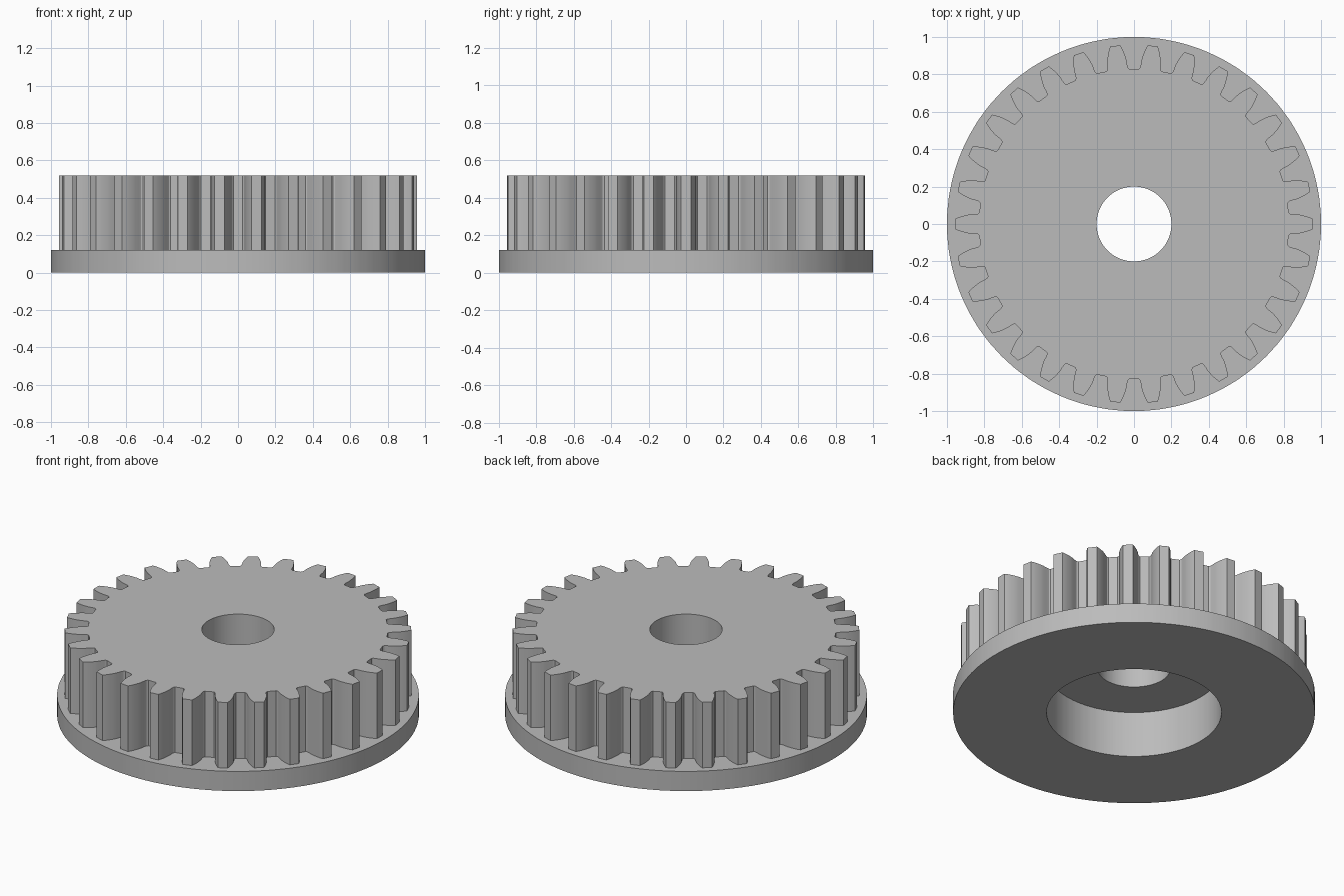
import bpy, bmesh, math

if "Cube" in bpy.data.objects:
    bpy.data.objects.remove(bpy.data.objects["Cube"])

TEETH = 30
PITCH = 360 / TEETH

# Half tooth flank: (degrees from tooth centre, radius), from tip down to root
FLANK = [(1.6, 0.958), (2.0, 0.945), (2.5, 0.925), (3.0, 0.9), (3.35, 0.878),
         (3.5, 0.855), (3.75, 0.837), (4.25, 0.829)]
TOOTH = [(-a, r) for a, r in reversed(FLANK)] + FLANK

# Full toothed outline in polar form
outline = [(math.radians(i * PITCH + a), r) for i in range(TEETH) for a, r in TOOTH]


def ring(bm, z, radius=None):
    """Loop of vertices at height z: a circle, or the toothed outline."""
    return [bm.verts.new(((radius or r) * math.cos(a), (radius or r) * math.sin(a), z))
            for a, r in outline]


steel = bpy.data.materials.new("grey_steel")
steel.diffuse_color = (0.5, 0.5, 0.5, 1)
steel.use_nodes = True
steel.node_tree.nodes["Principled BSDF"].inputs["Base Color"].default_value = steel.diffuse_color

bm = bmesh.new()
rings = [
    ring(bm, 0.0, 0.483),   # counterbore mouth
    ring(bm, 0.0, 1.0),     # flange underside
    ring(bm, 0.12, 1.0),    # flange top edge
    ring(bm, 0.12),         # foot of teeth
    ring(bm, 0.52),         # top of teeth
    ring(bm, 0.52, 0.2),    # shaft hole, top
    ring(bm, 0.28, 0.2),    # shaft hole, bottom
    ring(bm, 0.28, 0.483),  # counterbore floor
]
n = len(outline)
for lower, upper in zip(rings, rings[1:] + rings[:1]):
    for i in range(n):
        j = (i + 1) % n
        bm.faces.new((lower[i], lower[j], upper[j], upper[i]))
bmesh.ops.recalc_face_normals(bm, faces=bm.faces)

mesh = bpy.data.meshes.new("flanged_gear")
bm.to_mesh(mesh)
bm.free()
mesh.materials.append(steel)
gear = bpy.data.objects.new("flanged_gear", mesh)
bpy.context.collection.objects.link(gear)

bpy.context.view_layer.objects.active = gear
gear.select_set(True)
bpy.ops.object.shade_smooth_by_angle(angle=math.radians(25))
